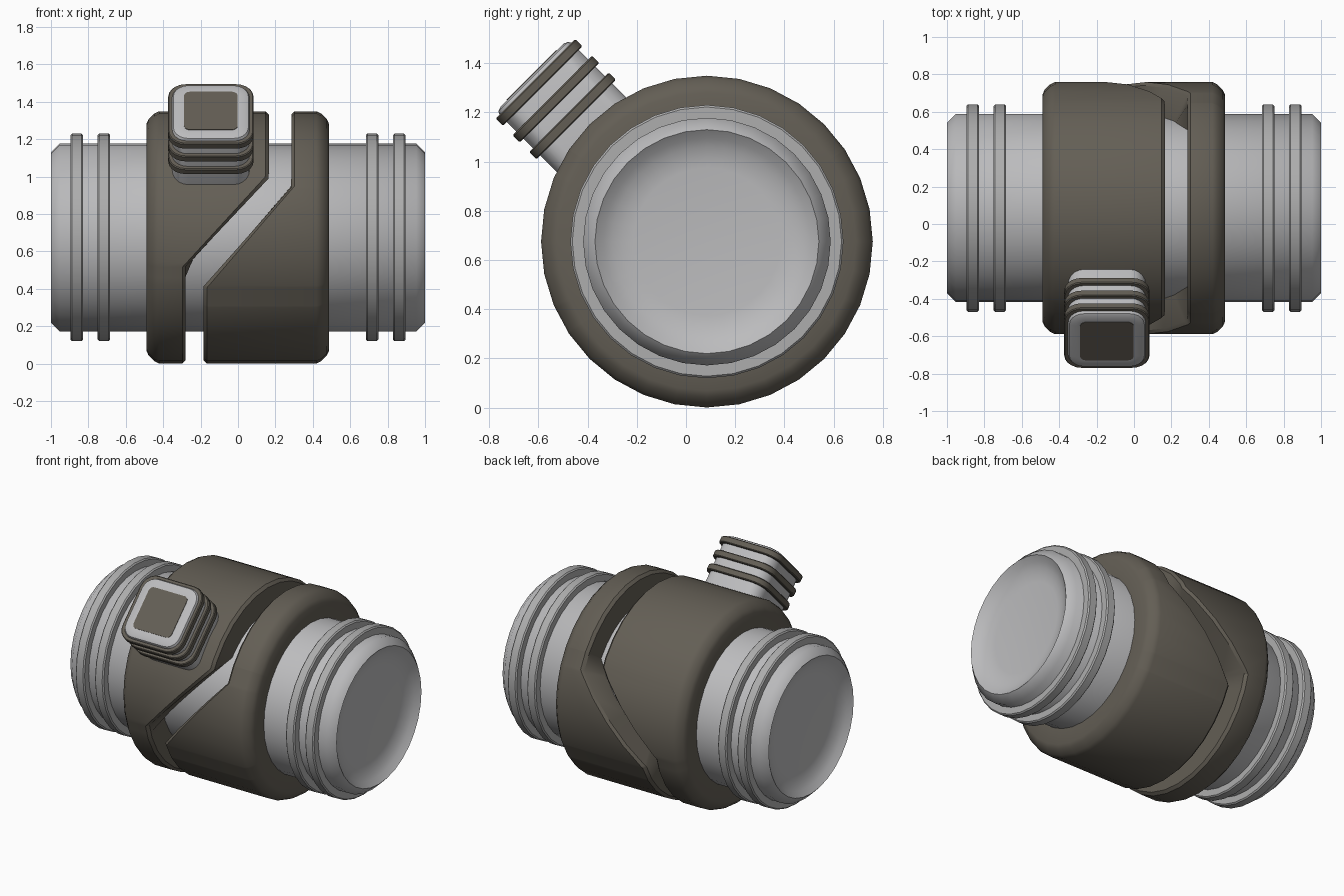
import bpy, bmesh, math
from mathutils import Matrix, Vector

if "Cube" in bpy.data.objects:
    bpy.data.objects.remove(bpy.data.objects["Cube"])

CY, CZ, SEG = 0.085, 0.675, 32   # barrel axis (runs along x)


def material(name, rgb):
    m = bpy.data.materials.new(name)
    m.diffuse_color = (*rgb, 1)
    m.use_nodes = True
    m.node_tree.nodes["Principled BSDF"].inputs["Base Color"].default_value = m.diffuse_color
    return m


LIGHT = material("light grey metal", (0.50, 0.50, 0.51))
RING = material("ring grey metal", (0.42, 0.42, 0.42))
DARK = material("dark brown grey", (0.125, 0.112, 0.09))


def finish(name, bm, mat, angle=30):
    bmesh.ops.remove_doubles(bm, verts=bm.verts, dist=1e-5)
    bmesh.ops.recalc_face_normals(bm, faces=bm.faces)
    me = bpy.data.meshes.new(name)
    bm.to_mesh(me)
    bm.free()
    me.materials.append(mat)
    ob = bpy.data.objects.new(name, me)
    bpy.context.collection.objects.link(ob)
    bpy.ops.object.select_all(action='DESELECT')
    ob.select_set(True)
    bpy.context.view_layer.objects.active = ob
    bpy.ops.object.shade_smooth_by_angle(angle=math.radians(angle))
    return ob


def skin(name, loops, mat, closed_profile, angle=30):
    """Join cross-sections placed around the barrel axis."""
    bm = bmesh.new()
    rows = [[bm.verts.new(p) for p in loop] for loop in loops]
    n = len(rows[0])
    for i, a in enumerate(rows):
        b = rows[(i + 1) % len(rows)]
        for j in range(n if closed_profile else n - 1):
            k = (j + 1) % n
            bm.faces.new((a[j], a[k], b[k], b[j]))
    return finish(name, bm, mat, angle)


def around(x, r, t):
    return Vector((x, CY + r * math.sin(t), CZ + r * math.cos(t)))


ANGLES = [2 * math.pi * i / SEG for i in range(SEG)]


def lathe(name, prof, mat, closed, angle=30):
    return skin(name, [[around(x, r, t) for x, r in prof] for t in ANGLES], mat, closed, angle)


# inner tube with dished ends
end = [(0.935, 0.0), (0.936, 0.30), (0.942, 0.345), (0.955, 0.385), (0.972, 0.42),
       (1.0, 0.455), (0.953, 0.503)]
lathe("inner_tube", end + [(-x, r) for x, r in reversed(end)], LIGHT, False, 50)

# raised rings near both tube ends
for side, s in (("left", -1), ("right", 1)):
    for k, c in enumerate((0.717, 0.862)):
        h, b = 0.033, 0.008
        lathe(f"{side}_tube_ring_{k + 1}",
              [(s * c - h, 0.49), (s * c - h, 0.555 - b), (s * c - h + b, 0.555),
               (s * c + h - b, 0.555), (s * c + h, 0.555 - b), (s * c + h, 0.49)], RING, True)


# sleeve halves: the end at the slot follows a stepped path that depends on height
def sleeve(name, sign, x_end, low, high, r_out=0.674, r_in=0.497):
    (x0, z0), (x1, z1) = low, high
    bev = 0.018

    def slot(z):
        f = min(1, max(0, (z - z0) / (z1 - z0)))
        return x0 + (x1 - x0) * f

    angs = set(ANGLES)
    for z in (z0, z1):             # extra columns so the path corners are crisp
        for r in (r_out, r_in):
            t = math.acos((z - CZ) / r)
            angs |= {t, 2 * math.pi - t}
    loops = []
    for t in sorted(angs):
        # stay on the flats of the 32-sided barrel
        step = 2 * math.pi / SEG
        k = math.cos(step / 2) / math.cos((t % step) - step / 2)
        ro, ri = r_out * k, r_in * k
        c, i = slot(CZ + ro * math.cos(t)), slot(CZ + ri * math.cos(t))
        prof = [(x_end, ri), (x_end, ro - 0.068), (x_end - sign * 0.012, ro - 0.042),
                (x_end - sign * 0.042, ro - 0.012), (x_end - sign * 0.068, ro),
                (c + sign * bev, ro), (c, ro - bev), (i, ri)]
        loops.append([around(x, r, t) for x, r in prof])
    skin(name, loops, DARK, True)


sleeve("sleeve_left", -1, -0.49, (-0.28, 0.515), (0.165, 1.0))
sleeve("sleeve_right", 1, 0.487, (-0.185, 0.405), (0.285, 0.95))

# square plug, tilted 45 degrees forward and pointing out from the barrel
PLUG = Matrix.Translation((-0.145, CY - 0.019, CZ - 0.016)) @ Matrix.Rotation(math.radians(45), 4, 'X')


def rounded_block(name, layers, mat):
    """layers: (distance from axis, half width, corner radius)"""
    bm = bmesh.new()
    rows = []
    for d, h, rad in layers:
        row = []
        for q in range(4):
            mid = math.pi / 4 + q * math.pi / 2
            cx = math.copysign(h - rad, math.cos(mid))
            cy = math.copysign(h - rad, math.sin(mid))
            for j in range(6):
                a = q * math.pi / 2 + j * math.pi / 10
                row.append(bm.verts.new(PLUG @ Vector((cx + rad * math.cos(a), cy + rad * math.sin(a), d))))
        rows.append(row)
    for a, b in zip(rows, rows[1:]):
        for j in range(len(a)):
            k = (j + 1) % len(a)
            bm.faces.new((a[j], a[k], b[k], b[j]))
    bm.faces.new(rows[0])
    bm.faces.new(rows[-1])
    return finish(name, bm, mat)


rounded_block("plug_body", [(0.56, 0.207, 0.085), (0.958, 0.207, 0.085),
                            (0.971, 0.2, 0.08), (0.978, 0.182, 0.065), (0.978, 0.15, 0.035)], LIGHT)
rounded_block("plug_face_plate", [(0.974, 0.143, 0.03), (0.981, 0.143, 0.03)], DARK)
for k, d in enumerate((0.745, 0.841, 0.937)):
    h, w, b = 0.021, 0.228, 0.005
    rounded_block(f"plug_band_{k + 1}",
                  [(d - h, w - b, 0.09), (d - h + b, w, 0.095), (d + h - b, w, 0.095), (d + h, w - b, 0.09)], DARK)
